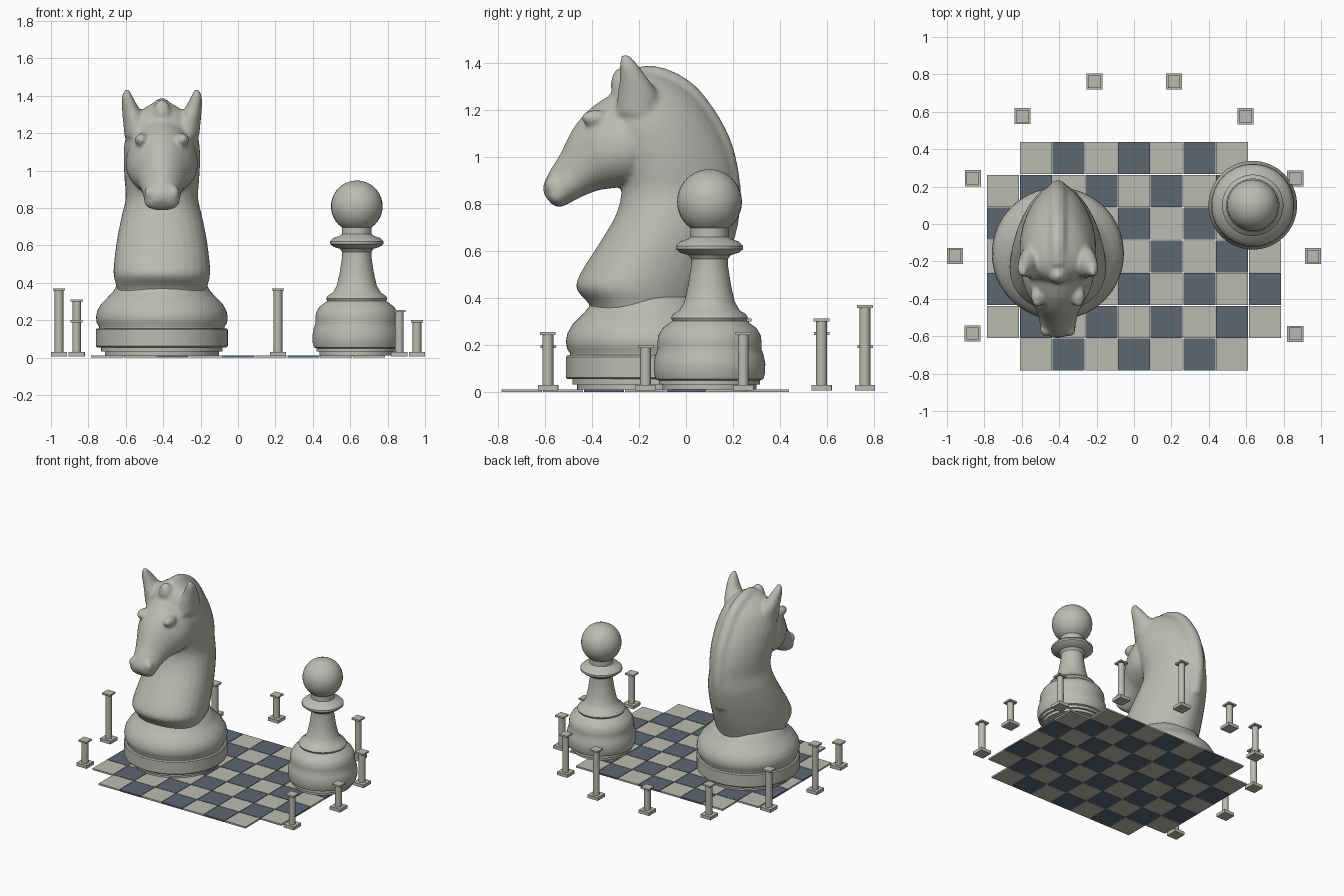
import bpy, bmesh, math
from mathutils import Vector

cube = bpy.data.objects.get("Cube")
if cube:
    bpy.data.objects.remove(cube, do_unlink=True)


def material(name, rgb):
    m = bpy.data.materials.new(name)
    m.use_nodes = True
    m.diffuse_color = (*rgb, 1)
    m.node_tree.nodes["Principled BSDF"].inputs["Base Color"].default_value = (*rgb, 1)
    return m


stone = material("pale stone", (0.5, 0.5, 0.45))
slate = material("dark slate", (0.11, 0.135, 0.17))


def finish(bm, name, mat, smooth=True):
    bmesh.ops.recalc_face_normals(bm, faces=bm.faces)
    mesh = bpy.data.meshes.new(name)
    bm.to_mesh(mesh)
    bm.free()
    ob = bpy.data.objects.new(name, mesh)
    bpy.context.collection.objects.link(ob)
    mesh.materials.append(mat)
    if smooth:
        bpy.ops.object.select_all(action='DESELECT')
        ob.select_set(True)
        bpy.context.view_layer.objects.active = ob
        bpy.ops.object.shade_smooth_by_angle(angle=math.radians(35))
    return ob


def box(bm, centre, size):
    made = bmesh.ops.create_cube(bm, size=1)["verts"]
    for v in made:
        v.co = Vector(a * b + c for a, b, c in zip(v.co, size, centre))


def spline(rows, steps=5):
    """Smoothly interpolate rows of numbers."""
    out = []
    for i in range(len(rows) - 1):
        p = [rows[max(0, min(len(rows) - 1, i + k))] for k in (-1, 0, 1, 2)]
        for s in range(steps):
            t = s / steps
            out.append([b + 0.5 * t * (c - a + t * (2*a - 5*b + 4*c - d + t * (3*(b - c) + d - a)))
                        for a, b, c, d in zip(*p)])
    return out + [list(rows[-1])]


def skin(bm, rings):
    """Bridge rings of points into a closed body."""
    loops = [[bm.verts.new(p) for p in ring] for ring in rings]
    n = len(loops[0])
    for lo, hi in zip(loops, loops[1:]):
        for i in range(n):
            bm.faces.new((lo[i], lo[(i + 1) % n], hi[(i + 1) % n], hi[i]))
    bm.faces.new(loops[0])
    bm.faces.new(loops[-1])


def turned(name, x, y, profile, sides=64):
    bm = bmesh.new()
    angles = [2 * math.pi * i / sides for i in range(sides)]
    skin(bm, [[(x + r * math.cos(a), y + r * math.sin(a), z) for a in angles] for r, z in profile])
    return finish(bm, name, stone)


def slices(bm, rows, taper, n=32):
    """Egg-shaped sections, each given by two (y, z) ends and a half width."""
    rings = []
    for y0, z0, y1, z1, w in spline(rows):
        ring = []
        for i in range(n):
            a = 2 * math.pi * i / n
            t = (1 - math.cos(a)) / 2
            x = w * math.sin(a) * (1 + taper * math.cos(a))
            ring.append((KX + x, y0 + (y1 - y0) * t, z0 + (z1 - z0) * t))
        rings.append(ring)
    skin(bm, rings)


def blob_chain(bm, rows, n=16):
    """Horizontal oval sections: x, y, z, x radius, y radius."""
    skin(bm, [[(x + rx * math.cos(2 * math.pi * i / n), y + ry * math.sin(2 * math.pi * i / n), z)
               for i in range(n)] for x, y, z, rx, ry in spline(rows)])


def ball(bm, centre, radii):
    made = bmesh.ops.create_uvsphere(bm, u_segments=32, v_segments=20, radius=1)["verts"]
    for v in made:
        v.co = Vector(a * b + c for a, b, c in zip(v.co, radii, centre))


# Chequered board with the four corners left out
PITCH = 0.175
for name, mat, parity in (("dark_tiles", slate, 0), ("pale_tiles", stone, 1)):
    bm = bmesh.new()
    for i in range(9):
        for j in range(7):
            if (i + j) % 2 == parity and not (i in (0, 8) and j in (0, 6)):
                box(bm, ((i - 4) * PITCH, (j - 4) * PITCH + 0.002, 0.006),
                    (PITCH - 0.004, PITCH - 0.004, 0.012))
    finish(bm, name, mat, smooth=False)

# Ring of posts in four repeating heights
for k in range(10):
    a = math.radians(25.7 * (k if k < 9 else -1))
    x, y = 0.957 * math.cos(a), -0.172 + 0.957 * math.sin(a)
    top = (0.2, 0.255, 0.312, 0.37)[k % 4]
    bm = bmesh.new()
    box(bm, (x, y, 0.018), (0.086, 0.086, 0.024))
    box(bm, (x, y, top - 0.006), (0.066, 0.066, 0.012))
    shaft = bmesh.ops.create_cone(bm, cap_ends=True, segments=20, radius1=0.023,
                                  radius2=0.023, depth=top - 0.035)["verts"]
    bmesh.ops.translate(bm, verts=shaft, vec=(x, y, (top + 0.017) / 2))
    finish(bm, f"post_{k + 1}", stone)

# Pawn
PX, PY = 0.635, 0.1
turned("pawn_body", PX, PY, [
    (0.2, 0.012), (0.2, 0.032), (0.215, 0.032), (0.215, 0.05), (0.228, 0.055), (0.236, 0.08),
    (0.237, 0.12), (0.231, 0.155), (0.22, 0.185), (0.222, 0.205), (0.218, 0.24), (0.2, 0.272),
    (0.165, 0.297), (0.158, 0.303), (0.164, 0.315), (0.156, 0.33), (0.128, 0.348), (0.107, 0.385),
    (0.092, 0.45), (0.078, 0.54), (0.078, 0.565), (0.09, 0.582), (0.125, 0.593), (0.143, 0.608),
    (0.143, 0.622), (0.125, 0.64), (0.09, 0.652), (0.08, 0.66), (0.08, 0.72)])
bm = bmesh.new()
ball(bm, (PX, PY, 0.809), (0.138,) * 3)
finish(bm, "pawn_head", stone)

# Knight pedestal
KX, KY = -0.407, -0.158
turned("knight_base", KX, KY, [
    (0.305, 0.012), (0.305, 0.032), (0.325, 0.032), (0.325, 0.055), (0.345, 0.055), (0.353, 0.062),
    (0.353, 0.15), (0.346, 0.157), (0.335, 0.157), (0.335, 0.165), (0.348, 0.185), (0.352, 0.215),
    (0.346, 0.25), (0.325, 0.287), (0.29, 0.322), (0.258, 0.357), (0.235, 0.4), (0.2, 0.42)])

# Horse: neck, head, ears, forelock and mane fused into one smooth body
bm = bmesh.new()
neck = [(0.3, -.39, .07, .22), (0.37, -.41, .09, .235), (0.44, -.466, .118, .252),
        (0.51, -.446, .145, .25), (0.63, -.37, .185, .235), (0.75, -.3, .213, .212),
        (0.85, -.275, .215, .19), (0.95, -.29, .205, .195), (1.05, -.32, .175, .2),
        (1.15, -.34, .125, .195), (1.25, -.32, .055, .165), (1.32, -.29, -.03, .11),
        (1.365, -.24, -.12, .04)]
slices(bm, [(y0, z, y1, z, w) for z, y0, y1, w in neck], 0.22)
slices(bm, [(-.25, 1.30, -.1, .96, .16), (-.328, 1.26, -.2, .885, .19),
            (-.413, 1.2, -.3, .868, .172), (-.48, 1.12, -.37, .858, .135),
            (-.536, 1.01, -.43, .836, .108), (-.582, .935, -.49, .806, .096),
            (-.606, .88, -.535, .786, .09), (-.604, .84, -.57, .797, .05)], -0.18)
for s in (-1, 1):
    blob_chain(bm, [(KX + s * x, y, z, rx, ry) for x, y, z, rx, ry in (
        (.12, -.2, 1.18, .08, .1), (.145, -.205, 1.27, .064, .085), (.17, -.225, 1.34, .045, .058),
        (.185, -.245, 1.395, .03, .038), (.186, -.26, 1.435, .012, .014))])
    ball(bm, (KX + s * 0.11, -0.385, 1.165), (0.035, 0.06, 0.035))
    ball(bm, (KX + s * 0.06, -0.57, 0.88), (0.035, 0.032, 0.04))
ball(bm, (KX, -0.275, 1.305), (0.05, 0.045, 0.075))
crest = spline([(-.22, 1.345), (-.115, 1.345), (0, 1.287), (.09, 1.18), (.16, 1.045),
                (.194, .88), (.19, .75), (.16, .62)], 8)
ring = [2 * math.pi * i / 12 for i in range(12)]
loops = []
for i, (y, z) in enumerate(crest):
    a, b = crest[max(i - 1, 0)], crest[min(i + 1, len(crest) - 1)]
    out = Vector((0, a[1] - b[1], b[0] - a[0])).normalized()
    loops.append([Vector((KX, y, z)) + Vector((0.045 * math.cos(t), 0, 0)) + out * 0.038 * math.sin(t)
                  for t in ring])
skin(bm, loops)
horse = finish(bm, "knight_horse", stone)
fuse = horse.modifiers.new("fuse", 'REMESH')
fuse.mode = 'VOXEL'
fuse.voxel_size = 0.011
fuse.use_smooth_shade = True
relax = horse.modifiers.new("relax", 'SMOOTH')
relax.factor = 0.5
relax.iterations = 8
